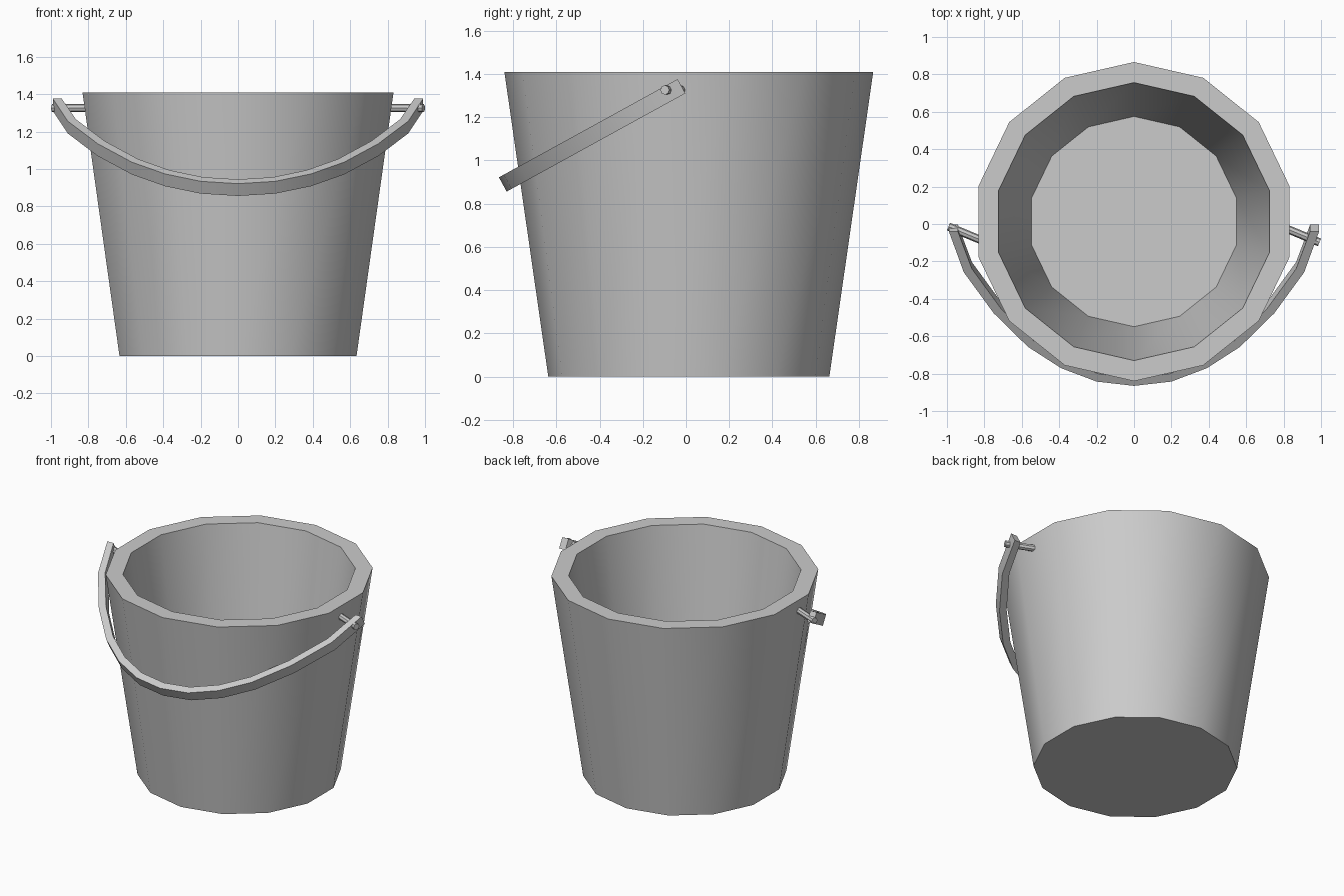
import bpy
from math import cos, sin, pi, radians
from mathutils import Vector

if "Cube" in bpy.data.objects:
    bpy.data.objects.remove(bpy.data.objects["Cube"])


def make_object(name, verts, faces):
    mesh = bpy.data.meshes.new(name)
    mesh.from_pydata(verts, [], faces)
    obj = bpy.data.objects.new(name, mesh)
    bpy.context.collection.objects.link(obj)
    smooth(obj)
    return obj


def smooth(obj):
    bpy.ops.object.select_all(action='DESELECT')
    obj.select_set(True)
    bpy.context.view_layer.objects.active = obj
    bpy.ops.object.shade_smooth_by_angle(angle=radians(35))


def skin(rings, n):
    """Quads joining consecutive rings of n points, with capped ends."""
    faces = [(r * n + i, r * n + (i + 1) % n, (r + 1) * n + (i + 1) % n, (r + 1) * n + i)
             for r in range(rings - 1) for i in range(n)]
    faces.append(tuple(reversed(range(n))))
    faces.append(tuple((rings - 1) * n + i for i in range(n)))
    return faces


# Bucket: 14-sided tapered shell with thick wall and floor
SIDES = 14
CENTRE_Y = 0.013
profile = [(0.65, 0), (0.853, 1.41), (0.743, 1.41), (0.562, 0.15)]
verts = [(r * cos(pi / 2 + 2 * pi * i / SIDES), CENTRE_Y + r * sin(pi / 2 + 2 * pi * i / SIDES), z)
         for r, z in profile for i in range(SIDES)]
make_object("bucket", verts, skin(len(profile), SIDES))

# Handle: flat band following an arc, hanging forward against the bucket
half = [(0.99, 0), (0.91, 0.25), (0.75, 0.5), (0.567, 0.705), (0.39, 0.835), (0.2, 0.917)]
outer = [Vector(p) for p in half + [(0, 0.943)] + [(-x, d) for x, d in reversed(half)]]
tilt = radians(28.8)
start = Vector((0, -0.039, 1.376))
down = Vector((0, -cos(tilt), -sin(tilt)))
across = Vector((0, sin(tilt), -cos(tilt))) * 0.075
verts = []
for i, p in enumerate(outer):
    if i in (0, len(outer) - 1):
        inward = Vector((-1 if p.x > 0 else 1, 0))
    else:
        t = (outer[i + 1] - outer[i - 1]).normalized()
        inward = Vector((t.y, -t.x))
        if inward.dot(p) > 0:
            inward = -inward
    q = p + inward * 0.048
    for s, w in ((p, 0), (q, 0), (q, 1), (p, 1)):
        verts.append(start + Vector((s.x, 0, 0)) + down * s.y + across * w)
handle = make_object("handle", verts, skin(len(outer), 4))
bpy.ops.object.mode_set(mode='EDIT')
bpy.ops.mesh.select_all(action='SELECT')
bpy.ops.mesh.normals_make_consistent(inside=False)
bpy.ops.object.mode_set(mode='OBJECT')

# Bucket shell normals outward
bucket = bpy.data.objects["bucket"]
bpy.ops.object.select_all(action='DESELECT')
bpy.context.view_layer.objects.active = bucket
bucket.select_set(True)
bpy.ops.object.mode_set(mode='EDIT')
bpy.ops.mesh.select_all(action='SELECT')
bpy.ops.mesh.normals_make_consistent(inside=False)
bpy.ops.object.mode_set(mode='OBJECT')

# Pins: small pegs joining the handle ends to the bucket wall
for side, name in ((1, "right_pin"), (-1, "left_pin")):
    bpy.ops.mesh.primitive_cylinder_add(vertices=8, radius=0.022, depth=0.22,
                                        location=(side * 0.89, -0.056, 1.326),
                                        rotation=(radians(22.5), pi / 2, 0))
    pin = bpy.context.object
    pin.name = name
    smooth(pin)
